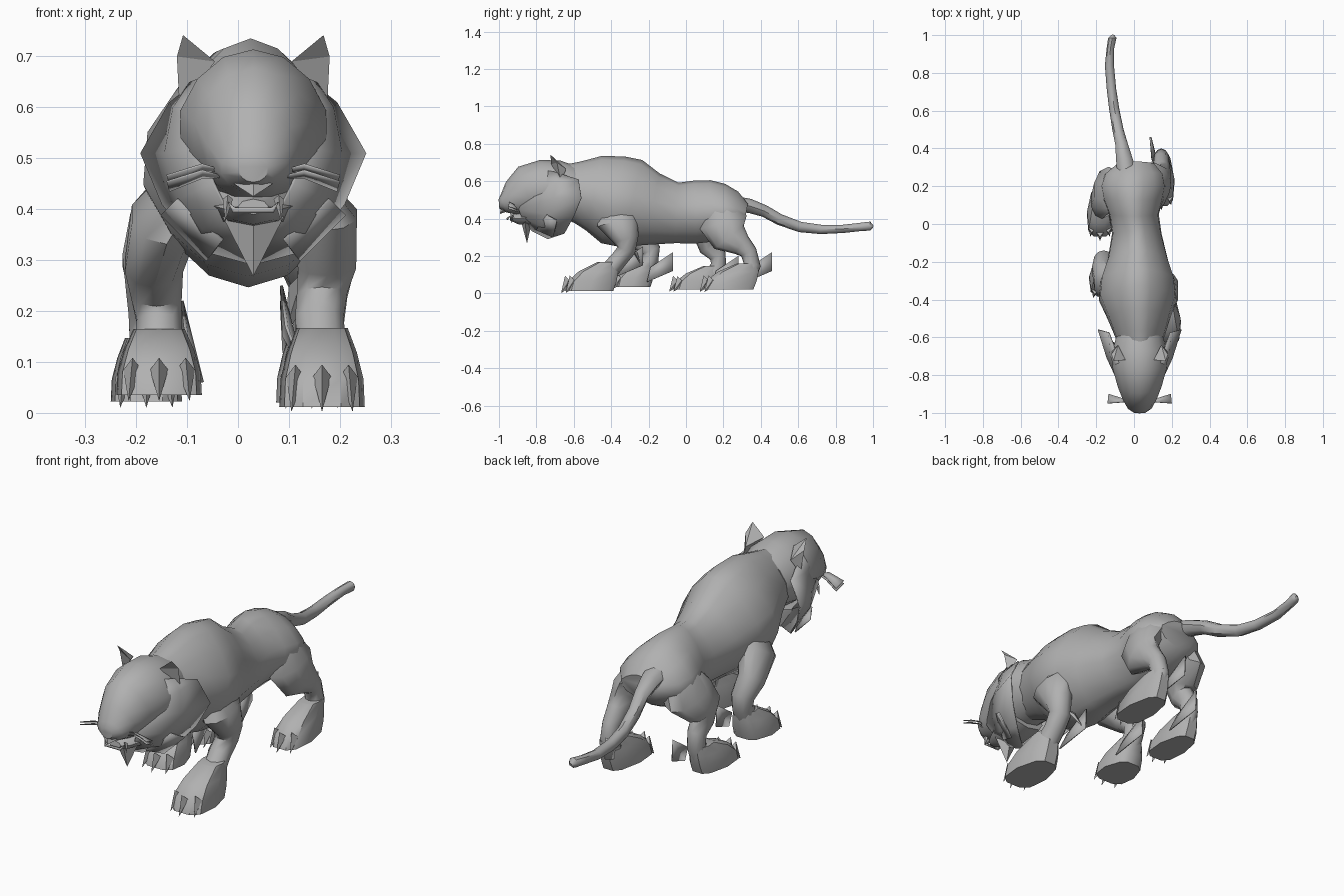
import bpy, bmesh, math
from mathutils import Vector

old = bpy.data.objects.get("Cube")
if old:
    bpy.data.objects.remove(old)

fur = bpy.data.materials.new("grey_fur")
fur.use_nodes = True
fur.diffuse_color = (0.44, 0.44, 0.44, 1)
fur.node_tree.nodes["Principled BSDF"].inputs["Base Color"].default_value = (0.44, 0.44, 0.44, 1)
HEAD_X = 0.03


def finish(name, bm, angle=45):
    bmesh.ops.recalc_face_normals(bm, faces=bm.faces[:])
    mesh = bpy.data.meshes.new(name)
    bm.to_mesh(mesh)
    bm.free()
    mesh.materials.append(fur)
    ob = bpy.data.objects.new(name, mesh)
    bpy.context.collection.objects.link(ob)
    bpy.ops.object.select_all(action='DESELECT')
    ob.select_set(True)
    bpy.context.view_layer.objects.active = ob
    bpy.ops.object.shade_smooth_by_angle(angle=math.radians(angle))
    return ob


def skin(name, rings, angle=45):
    """Closed skin over rings of points."""
    bm = bmesh.new()
    rings = [[bm.verts.new(p) for p in ring] for ring in rings]
    sides = len(rings[0])
    for a, b in zip(rings, rings[1:]):
        for k in range(sides):
            n = (k + 1) % sides
            bm.faces.new((a[k], a[n], b[n], b[k]))
    bm.faces.new(rings[0])
    bm.faces.new(rings[-1])
    return finish(name, bm, angle)


def loft(name, stations, sides=10, taper=0.0):
    """Rings along a path; station = x, y, z, half width, half depth."""
    centres = [Vector(s[:3]) for s in stations]
    rings = []
    for i, (x, y, z, w, h) in enumerate(stations):
        t = centres[min(i + 1, len(centres) - 1)] - centres[max(i - 1, 0)]
        t.x = 0
        t.normalize()
        across = Vector((0, -t.z, t.y))
        ring = []
        for k in range(sides):
            a = math.tau * k / sides
            up = math.cos(a)
            narrow = 1 - taper * (up if up > 0 else -up * .5)
            ring.append(centres[i] + Vector((w * narrow * math.sin(a), 0, 0)) + across * h * up)
        rings.append(ring)
    return skin(name, rings)


def plate(name, points, thick=0.006):
    bm = bmesh.new()
    bm.faces.new([bm.verts.new(p) for p in points])
    ob = finish(name, bm, 20)
    mod = ob.modifiers.new("thickness", 'SOLIDIFY')
    mod.thickness = thick
    mod.offset = 0
    return ob


def spike(name, base, tip, width, depth):
    """Four sided pointed claw or tuft."""
    bm = bmesh.new()
    b = Vector(base)
    offs = [(-width, 0, 0), (0, -depth, depth), (width, 0, 0), (0, depth, -depth)]
    ring = [bm.verts.new(b + Vector(o)) for o in offs]
    top = bm.verts.new(tip)
    bm.faces.new(ring)
    for k in range(4):
        bm.faces.new((ring[k], ring[(k + 1) % 4], top))
    return finish(name, bm, 20)


# Torso from neck to rump
loft("torso", [
    (.03, -.66, .55, .11, .14), (.03, -.58, .54, .145, .165), (.025, -.49, .535, .178, .205),
    (.02, -.39, .50, .22, .24), (.02, -.29, .48, .21, .24), (.02, -.18, .45, .17, .195),
    (.015, -.05, .43, .14, .162), (0, .05, .435, .14, .168), (-.005, .13, .44, .17, .165),
    (-.005, .20, .435, .185, .15), (0, .265, .43, .165, .115), (.01, .32, .42, .105, .06)],
     14, .35)

# Tail
loft("tail", [
    (-.03, .23, .48, .055, .045), (-.05, .34, .468, .045, .038), (-.065, .42, .44, .034, .032),
    (-.085, .50, .395, .03, .03), (-.105, .61, .355, .027, .028), (-.12, .72, .342, .025, .025),
    (-.13, .84, .345, .024, .022), (-.125, .93, .355, .02, .022), (-.115, .985, .36, .022, .024),
    (-.112, 1.0, .355, .008, .008)], 8)

# Head, jaw and chin
loft("head", [
    (HEAD_X, y, z, w, h) for y, z, w, h in [
        (-1.0, .478, .03, .025), (-.975, .48, .065, .05), (-.92, .505, .094, .10),
        (-.85, .54, .122, .145), (-.76, .56, .15, .155), (-.68, .56, .152, .15),
        (-.60, .55, .13, .13)]], 14, .1)
loft("lower_jaw", [
    (HEAD_X, -.94, .405, .03, .015), (HEAD_X, -.90, .40, .055, .03),
    (HEAD_X, -.82, .41, .09, .05), (HEAD_X, -.72, .44, .10, .06)], 8)
spike("chin_tuft", (HEAD_X, -.86, .385), (HEAD_X, -.85, .268), .06, .03)
spike("nose", (HEAD_X, -.975, .45), (HEAD_X, -.995, .425), .038, .014)
plate("mouth_strip", [(HEAD_X + x, y, z) for x, y, z in [
    (-.05, -.94, .415), (-.04, -.955, .393), (.04, -.955, .393), (.05, -.94, .415),
    (.035, -.957, .403), (-.035, -.957, .403)]])

# Paired features of the head
outer = [(.14, -.64, .63), (.165, -.575, .61), (.222, -.56, .51), (.18, -.60, .41),
         (.11, -.65, .32), (.0, -.74, .29)]
middle = [(.125, -.70, .65), (.158, -.69, .60), (.175, -.71, .51), (.148, -.74, .42),
          (.10, -.78, .36), (.0, -.82, .33)]
inner = [(.10, -.76, .66), (.12, -.81, .60), (.105, -.86, .52), (.08, -.895, .45),
         (.06, -.88, .41), (.0, -.87, .38)]
for s, side in ((1, "left"), (-1, "right")):
    def at(p):
        return (HEAD_X + s * p[0], p[1], p[2])

    # Cheek fur flaring back into the ruff
    bm = bmesh.new()
    rows = [[bm.verts.new(at(p)) for p in row] for row in (outer, middle, inner)]
    for a, b in zip(rows, rows[1:]):
        for k in range(len(outer) - 1):
            bm.faces.new((a[k], a[k + 1], b[k + 1], b[k]))
    ruff = finish(side + "_ruff", bm, 40)
    ruff.modifiers.new("thickness", 'SOLIDIFY').thickness = .006
    plate(side + "_cheek_tuft", [at(p) for p in [
        (.15, -.745, .42), (.18, -.69, .39), (.09, -.71, .30), (.06, -.80, .34)]])
    # Ear cupped forward
    bm = bmesh.new()
    pts = [(.075, -.72, .69), (.145, -.67, .60), (.15, -.69, .70),
           (.138, -.725, .742), (.115, -.64, .665)]
    v = [bm.verts.new(at(p)) for p in pts]
    for f in ((0, 1, 2), (0, 2, 3), (0, 3, 4), (4, 3, 2), (4, 2, 1), (0, 4, 1)):
        bm.faces.new([v[i] for i in f])
    finish(side + "_ear", bm, 20)
    # Whiskers
    for k in range(2):
        d = k * .012
        plate(side + "_whisker", [at(p) for p in [
            (.055, -.94, .475 - d), (.10, -.945, .488 - d), (.17, -.95, .466 - d),
            (.165, -.90, .448 - d), (.10, -.92, .474 - d)]], .004)
    spike(side + "_fang", (HEAD_X + s * .05, -.93, .42),
          (HEAD_X + s * .055, -.935, .375), .01, .008)


def paw(name, x, toe, heel, floor, width, height):
    """Flat soled paw sloping up to the ankle, with claws at the front."""
    outline = [(.05, .45), (.16, .88), (.5, 1), (.85, .7), (.95, .35)]
    outline += [(u, -w) for u, w in reversed(outline)]
    rings = []
    for scale_u, shift, scale_w, up in ((.92, 0, 1, 0), (.93, .05, .97, .35),
                                        (.76, .24, .82, .68), (.42, .58, .6, 1)):
        rings.append([(x + width * w * scale_w, toe + (heel - toe) * (u * scale_u + shift),
                       floor + height * up) for u, w in outline])
    skin(name, rings, 40)
    for k in (-1, 0, 1):
        cx = x + width * k * .62
        base_y = toe + (heel - toe) * (.12 + .08 * abs(k))
        spike(name + "_claw", (cx, base_y, floor + height * .38),
              (cx + k * .008, base_y - .045, max(floor - .012, .002)), .018, .024)


# Front legs: left reaches forward, right swings back
loft("left_front_leg", [
    (.10, -.38, .48, .06, .08), (.165, -.37, .39, .072, .11), (.175, -.32, .29, .06, .07),
    (.165, -.32, .23, .052, .05), (.16, -.36, .18, .05, .046), (.165, -.42, .11, .05, .05)])
paw("left_front_paw", .165, -.66, -.35, .012, .084, .155)
loft("right_front_leg", [
    (-.07, -.36, .48, .06, .08), (-.14, -.32, .39, .072, .11), (-.165, -.24, .29, .06, .068),
    (-.16, -.185, .23, .052, .05), (-.155, -.19, .18, .046, .044), (-.155, -.23, .11, .05, .05)])
paw("right_front_paw", -.155, -.395, -.16, .035, .084, .13)

# Hind legs: thigh, hock and paw
loft("left_hind_leg", [
    (.07, .18, .47, .08, .09), (.11, .20, .38, .08, .13), (.14, .23, .30, .06, .10),
    (.145, .295, .26, .047, .06), (.145, .335, .22, .04, .045), (.145, .355, .15, .038, .045),
    (.145, .32, .08, .045, .05)])
paw("left_hind_paw", .145, .08, .40, .02, .07, .14)
loft("right_hind_leg", [
    (-.08, .18, .47, .08, .09), (-.135, .18, .38, .08, .13), (-.17, .12, .30, .06, .10),
    (-.175, .13, .245, .047, .06), (-.175, .17, .20, .042, .045), (-.175, .175, .15, .04, .042),
    (-.175, .14, .08, .045, .05)])
paw("right_hind_paw", -.18, -.08, .21, .022, .07, .125)

# Loose fur flaps behind each ankle
for name, x, y, z in (("left_front", .095, -.33, .12), ("right_front", -.10, -.17, .09),
                      ("left_hind", .095, .36, .09), ("right_hind", -.12, .18, .07)):
    plate(name + "_ankle_flap", [
        (x + .03, y - .04, z - .03), (x, y - .02, z + .05),
        (x - .01, y + .10, z + .13), (x - .005, y + .10, z + .03)])

# Pointed elbow tuft
spike("left_elbow_tuft", (.13, -.29, .25), (.09, -.24, .15), .03, .03)
